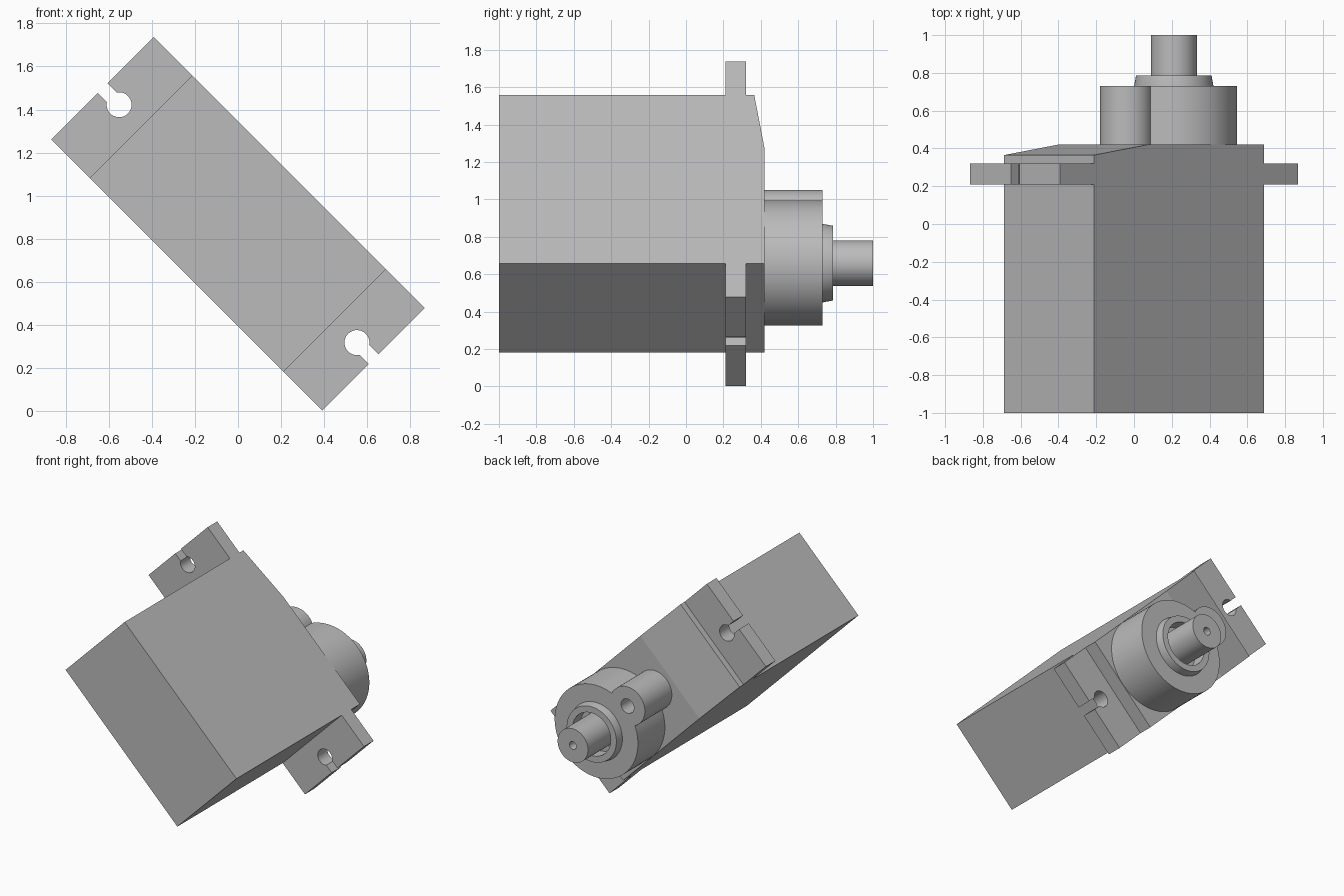
import bpy, bmesh
from math import pi, cos, sin, asin, acos, radians
from mathutils import Vector, Matrix

if "Cube" in bpy.data.objects:
    bpy.data.objects.remove(bpy.data.objects["Cube"], do_unlink=True)

grey = bpy.data.materials.new("mid grey")
grey.use_nodes = True
grey.diffuse_color = (0.5, 0.5, 0.5, 1)
grey.node_tree.nodes["Principled BSDF"].inputs["Base Color"].default_value = (0.5, 0.5, 0.5, 1)

HALF_W = 0.336     # half thickness of the case
HALF_L = 0.636     # half length of the case
SHAFT_X = 0.298    # shaft position along the case
BACK = 0.42        # back plane of the case


def finish(bm, name):
    """Turn a bmesh into an object, tilted 45 degrees like the whole model."""
    bmesh.ops.remove_doubles(bm, verts=bm.verts, dist=1e-5)
    bmesh.ops.recalc_face_normals(bm, faces=bm.faces)
    mesh = bpy.data.meshes.new(name)
    bm.to_mesh(mesh)
    bm.free()
    obj = bpy.data.objects.new(name, mesh)
    bpy.context.collection.objects.link(obj)
    mesh.materials.append(grey)
    obj.location.z = 0.87
    obj.rotation_euler.y = pi / 4
    return obj


def prism(name, outline, start, end, along):
    """Extrude an outline along y (outline in x, z) or along z (outline in x, y)."""
    place = (lambda a, b: (a, start, b)) if along == "y" else (lambda a, b: (a, b, start))
    step = Vector((0, 1, 0) if along == "y" else (0, 0, 1)) * (end - start)
    bm = bmesh.new()
    face = bm.faces.new([bm.verts.new(place(a, b)) for a, b in outline])
    top = bmesh.ops.extrude_face_region(bm, geom=[face], use_keep_orig=True)["geom"]
    bmesh.ops.translate(bm, vec=step, verts=[v for v in top if isinstance(v, bmesh.types.BMVert)])
    return finish(bm, name)


def lathe(name, profile, x, closed=False, steps=64):
    """Spin a (radius, y) profile about the y direction at the given x."""
    bm = bmesh.new()
    verts = [bm.verts.new((x + r, y, 0)) for r, y in profile]
    edges = [bm.edges.new(pair) for pair in zip(verts, verts[1:])]
    if closed:
        edges.append(bm.edges.new((verts[-1], verts[0])))
    bmesh.ops.spin(bm, geom=verts + edges, cent=(x, 0, 0), axis=(0, 1, 0),
                   angle=2 * pi, steps=steps)
    return finish(bm, name)


def arc(cx, cz, r, a0, a1, n):
    return [(cx + r * cos(a0 + (a1 - a0) * i / n), cz + r * sin(a0 + (a1 - a0) * i / n))
            for i in range(n + 1)]


def smooth(obj):
    bpy.ops.object.select_all(action="DESELECT")
    obj.select_set(True)
    bpy.context.view_layer.objects.active = obj
    bpy.ops.object.shade_smooth_by_angle(angle=radians(30))


def cut(obj, cutter):
    bpy.context.view_layer.update()
    mod = obj.modifiers.new("cut", "BOOLEAN")
    mod.operation, mod.solver, mod.object = "DIFFERENCE", "EXACT", cutter
    bpy.context.view_layer.objects.active = obj
    bpy.ops.object.modifier_apply(modifier=mod.name)
    bpy.data.objects.remove(cutter, do_unlink=True)


# Case, with a shallow slope on the back at the far end
prism("case", [(-HALF_L, -1), (HALF_L, -1), (HALF_L, BACK), (-0.233, BACK), (-HALF_L, 0.365)],
      -HALF_W, HALF_W, "z")

# Mounting lugs with open keyhole slots
HOLE_R, SLOT, END = 0.058, 0.032, 0.89
a = asin(SLOT / HOLE_R)
lug = ([(HALF_L, -HALF_W), (END, -HALF_W), (END, -SLOT)]
       + arc(0.781, 0, HOLE_R, -a, a - 2 * pi, 32)
       + [(END, SLOT), (END, HALF_W), (HALF_L, HALF_W)])
for name, side in (("lower_mounting_lug", 1), ("upper_mounting_lug", -1)):
    smooth(prism(name, [(side * x, z) for x, z in lug], 0.21, 0.32, "y"))

# Gearbox housing: large round merged with a small screw boss
BIG, SMALL, BOSS_X = 0.335, 0.14, -0.057
d = SHAFT_X - BOSS_X
near = acos((d * d + BIG * BIG - SMALL * SMALL) / (2 * d * BIG))
far = acos((d * d + SMALL * SMALL - BIG * BIG) / (2 * d * SMALL))
outline = (arc(SHAFT_X, 0, BIG, near - pi, pi - near, 60)
           + arc(BOSS_X, 0, SMALL, far, 2 * pi - far, 32)[1:-1])
housing = prism("gearbox_housing", outline, BACK, 0.73, "y")
cut(housing, lathe("screw_hole_cutter", [(0, 0.5), (0.052, 0.5), (0.052, 0.8), (0, 0.8)],
                   BOSS_X, steps=32))
cut(housing, lathe("recess_cutter", [(0, 0.69), (0.155, 0.69), (0.155, 0.8), (0, 0.8)], SHAFT_X))
smooth(housing)

# Tapered collar around the shaft
smooth(lathe("shaft_collar", [(0.155, 0.69), (0.155, 0.785), (0.2, 0.785), (0.21, 0.73), (0.21, 0.69)],
             SHAFT_X, closed=True))

# Output shaft with a small hole in its end
smooth(lathe("output_shaft", [(0, 0.65), (0.122, 0.65), (0.122, 1), (0.028, 1), (0.028, 0.8), (0, 0.8)],
             SHAFT_X))
